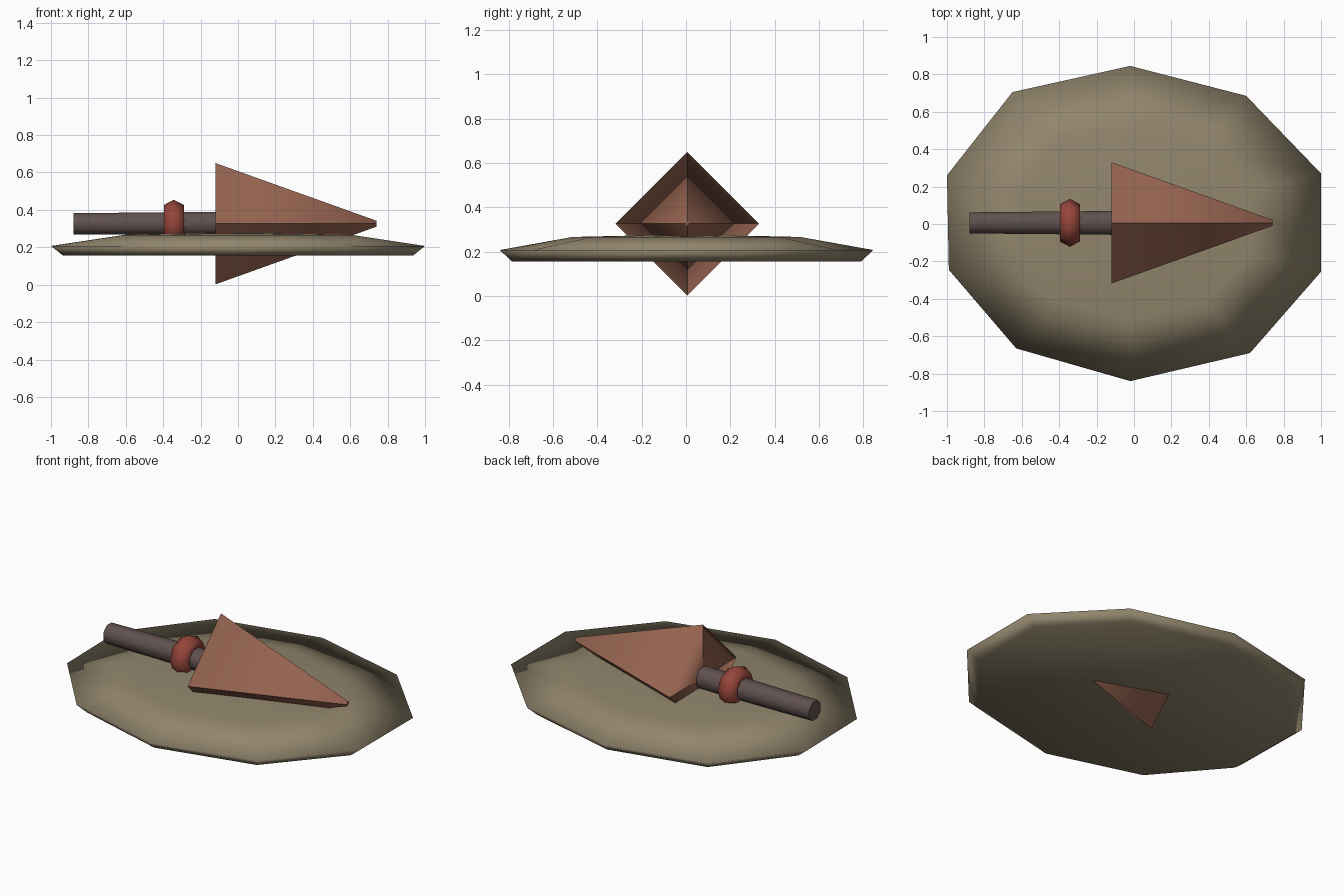
import bpy, bmesh, math
from mathutils import Matrix

if "Cube" in bpy.data.objects:
    bpy.data.objects.remove(bpy.data.objects["Cube"])


def material(name, colour):
    m = bpy.data.materials.new(name)
    m.diffuse_color = (*colour, 1)
    m.use_nodes = True
    m.node_tree.nodes["Principled BSDF"].inputs["Base Color"].default_value = m.diffuse_color
    return m


stone = material("tan_stone", (0.285, 0.237, 0.152))
copper = material("copper_brown", (0.30, 0.125, 0.08))
red = material("brick_red", (0.30, 0.06, 0.043))
wood = material("dark_wood", (0.115, 0.082, 0.077))


def make(name, bm, mat, smooth=True):
    bmesh.ops.recalc_face_normals(bm, faces=bm.faces)
    for f in bm.faces:
        f.smooth = smooth
    mesh = bpy.data.meshes.new(name)
    bm.to_mesh(mesh)
    bm.free()
    mesh.materials.append(mat)
    ob = bpy.data.objects.new(name, mesh)
    bpy.context.collection.objects.link(ob)
    return ob


def axial(x0, x1, r0, r1, sides, turn, tris):
    """Tapered prism along x, centred on the shaft line."""
    bm = bmesh.new()
    bmesh.ops.create_cone(bm, cap_ends=True, cap_tris=tris, segments=sides,
                          radius1=r0, radius2=r1, depth=x1 - x0)
    place = (Matrix.Translation(((x0 + x1) / 2, 0.006, 0.326))
             @ Matrix.Rotation(math.pi / 2, 4, 'Y') @ Matrix.Rotation(turn, 4, 'Z'))
    bmesh.ops.transform(bm, matrix=place, verts=bm.verts)
    return bm


# Rough ten-sided stone slab: bottom, rim, shoulder and slightly domed centre
outline = [(-0.02, 0.845), (-0.65, 0.705), (-1.0, 0.26), (-0.99, -0.245),
           (-0.63, -0.665), (-0.02, -0.84), (0.62, -0.69), (1.0, -0.255),
           (1.0, 0.27), (0.60, 0.685)]
bm = bmesh.new()
rings = [[bm.verts.new((x * s, y * s, z)) for x, y in outline]
         for s, z in ((0.935, 0.155), (1.0, 0.207), (0.61, 0.266))]
n = len(outline)
for low, high in zip(rings, rings[1:]):
    for i in range(n):
        j = (i + 1) % n
        bm.faces.new((low[i], low[j], high[j], high[i]))
bm.faces.new(rings[0])
centre = bm.verts.new((0, 0, 0.278))
for i in range(n):
    bm.faces.new((rings[2][i], rings[2][(i + 1) % n], centre))
make("stone_slab", bm, stone)

# Four-sided pointed head, creased along its ridges
bm = axial(-0.12, 0.74, 0.324, 0.016, 4, 0, True)
for e in bm.edges:
    a, b = e.verts
    ra, rb = (math.hypot(v.co.y - 0.006, v.co.z - 0.326) for v in (a, b))
    e.smooth = abs(ra - rb) < 0.001
make("pointed_head", bm, copper)

# Handle
ob = make("handle", axial(-0.88, -0.10, 0.061, 0.069, 8, math.pi / 8, False), wood)
bpy.context.view_layer.objects.active = ob
ob.select_set(True)
bpy.ops.object.shade_smooth_by_angle(angle=math.radians(50))
ob.select_set(False)

# Ring around the handle
bm = bmesh.new()
major, minor = 8, 6
loops = []
for i in range(major):
    a = 2 * math.pi * i / major
    loop = []
    for k in range(minor):
        t = 2 * math.pi * k / minor
        r = 0.072 + 0.056 * math.cos(t)
        loop.append(bm.verts.new((-0.343 + 0.062 * math.sin(t),
                                  0.006 + r * math.cos(a), 0.326 + r * math.sin(a))))
    loops.append(loop)
for i in range(major):
    p, q = loops[i], loops[(i + 1) % major]
    for k in range(minor):
        m = (k + 1) % minor
        bm.faces.new((p[k], p[m], q[m], q[k]))
make("collar_ring", bm, red)
